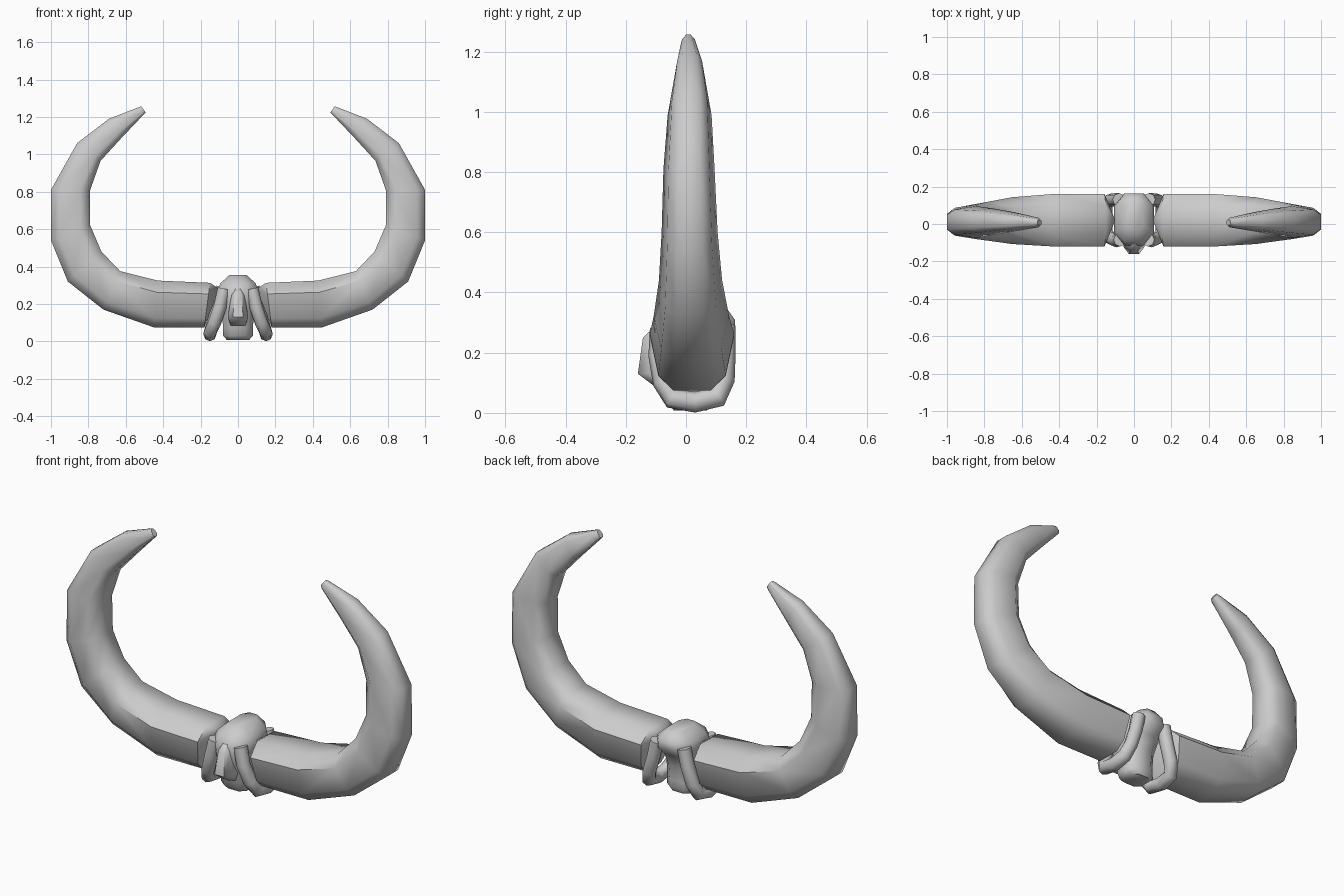
import bpy, bmesh, math

if "Cube" in bpy.data.objects:
    bpy.data.objects.remove(bpy.data.objects["Cube"])


def finish(name, bm, angle=55):
    bmesh.ops.recalc_face_normals(bm, faces=bm.faces[:])
    me = bpy.data.meshes.new(name)
    bm.to_mesh(me)
    bm.free()
    ob = bpy.data.objects.new(name, me)
    bpy.context.collection.objects.link(ob)
    bpy.ops.object.select_all(action='DESELECT')
    bpy.context.view_layer.objects.active = ob
    ob.select_set(True)
    bpy.ops.object.shade_smooth_by_angle(angle=math.radians(angle))
    return ob


def loft(name, rings, start_point=None):
    bm = bmesh.new()
    loops = [[bm.verts.new(p) for p in r] for r in rings]
    n = len(loops[0])
    for a, b in zip(loops, loops[1:]):
        for i in range(n):
            j = (i + 1) % n
            bm.faces.new((a[i], a[j], b[j], b[i]))
    if start_point:
        tip = bm.verts.new(start_point)
        for i in range(n):
            bm.faces.new((loops[0][i], loops[0][(i + 1) % n], tip))
    else:
        bm.faces.new(loops[0])
    bm.faces.new(loops[-1])
    return finish(name, bm)


# Horns: outer x, z, inner x, z, half width, centre y
stations = [
    (.18, .075, .15, .313, .14, .02),
    (.45, .075, .43, .325, .14, .02),
    (.72, .17, .63, .375, .125, .018),
    (.91, .32, .73, .48, .105, .015),
    (1.0, .54, .79, .62, .093, .012),
    (1.0, .81, .79, .81, .085, .010),
    (.86, 1.06, .735, .965, .073, .012),
    (.69, 1.19, .63, 1.08, .052, .012),
    (.535, 1.25, .505, 1.212, .026, .008),
    (.517, 1.257, .494, 1.224, .016, .008),
]
section = [(0, -.45), (.2, -.8), (.75, -1), (1, -.55),
           (1, .55), (.75, 1), (.2, .8), (0, .45)]
for side, label in ((1, "right"), (-1, "left")):
    rings = []
    for ox, oz, ix, iz, w, cy in stations:
        rings.append([(side * (ox + (ix - ox) * u), cy + w * v, oz + (iz - oz) * u)
                      for u, v in section])
    loft("horn_" + label, rings, (side * .10, .02, .28))


def oct_ring(z, hw, y0, y1):
    cy, hy = (y0 + y1) / 2, (y1 - y0) / 2
    return [(hw * a, cy + hy * b, z) for a, b in
            ((-.5, -1), (.5, -1), (1, -.55), (1, .55),
             (.5, 1), (-.5, 1), (-1, .55), (-1, -.55))]


# Central mount, recessed at the back below its crown
loft("centre_mount", [oct_ring(*r) for r in (
    (.008, .06, -.04, .07), (.03, .08, -.06, .08), (.07, .08, -.07, .08),
    (.15, .085, -.10, .085), (.22, .095, -.115, .115), (.27, .108, -.115, .162),
    (.31, .095, -.095, .162), (.355, .045, -.04, .13))])

# Front ridge
loft("front_ridge", [oct_ring(*r) for r in (
    (.085, .04, -.10, .0), (.13, .055, -.16, .0),
    (.25, .035, -.143, .0), (.29, .025, -.10, .0))])


# Flared collars cradling the horn roots
def collar_ring(path, i, r, side, n=8):
    from mathutils import Vector
    p = Vector(path[i])
    t = (Vector(path[min(i + 1, len(path) - 1)]) - Vector(path[max(i - 1, 0)])).normalized()
    a = (Vector((1, 0, 0)) - t * t.x).normalized()
    b = t.cross(a)
    out = []
    for k in range(n):
        q = p + r * (a * math.cos(math.tau * k / n) + b * math.sin(math.tau * k / n))
        out.append((side * q.x, q.y, q.z))
    return out


path = [(.075, -.085, .28), (.095, -.09, .19), (.125, -.075, .10), (.148, -.045, .048),
        (.15, .03, .036), (.148, .105, .052), (.128, .127, .11),
        (.10, .13, .20), (.08, .13, .29)]
for side, label in ((1, "right"), (-1, "left")):
    loft("collar_" + label, [collar_ring(path, i, .035, side) for i in range(len(path))])
